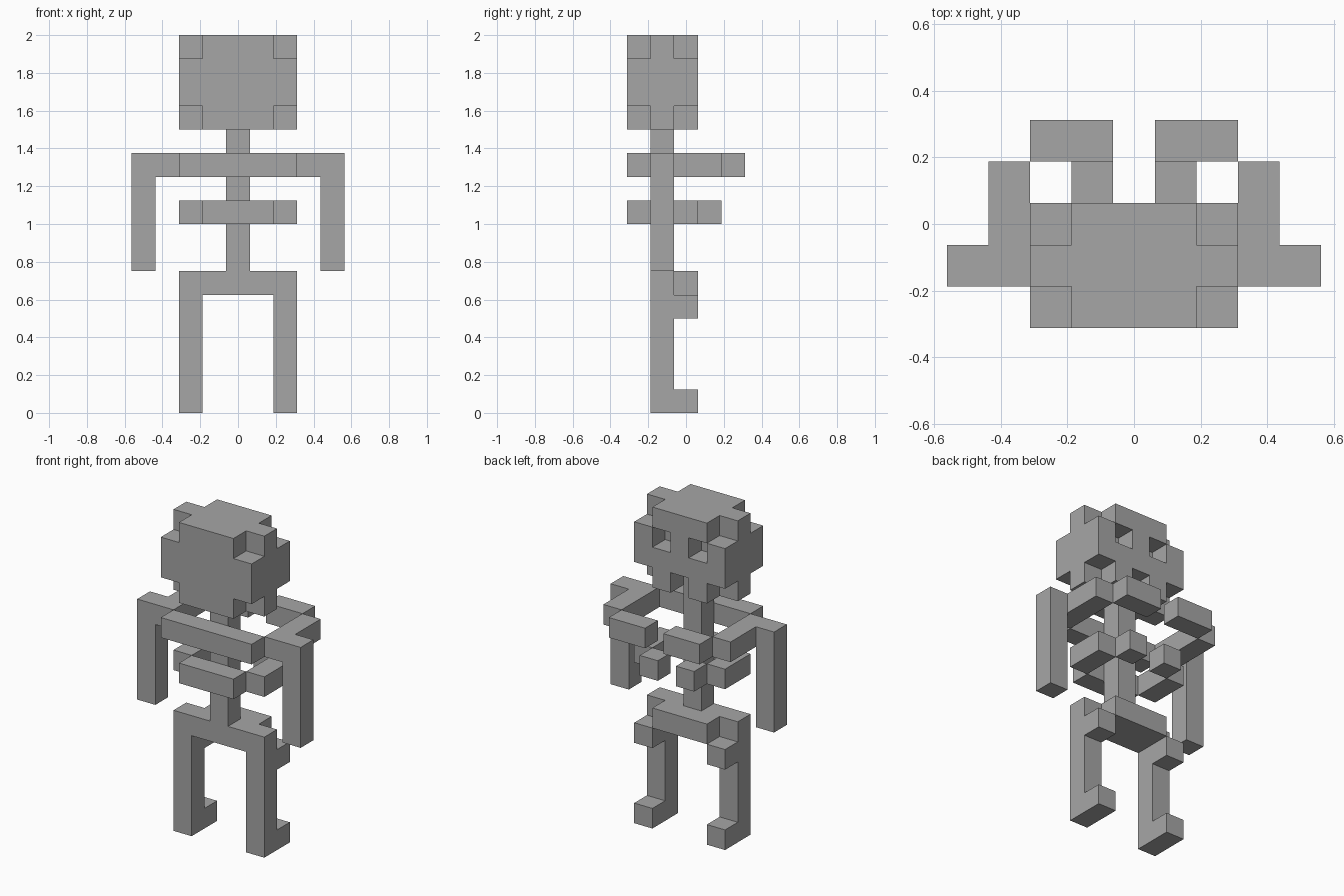
import bpy, bmesh, math
from itertools import product
from mathutils import Vector

cube = bpy.data.objects.get("Cube")
if cube:
    bpy.data.objects.remove(cube, do_unlink=True)

U = 0.125  # edge length of one block

bone = bpy.data.materials.new("bone_grey")
bone.use_nodes = True
GREY = (0.38, 0.38, 0.38, 1.0)
bone.diffuse_color = GREY
bone.node_tree.nodes["Principled BSDF"].inputs["Base Color"].default_value = GREY

DIRECTIONS = [Vector(d) for d in
              ((1, 0, 0), (-1, 0, 0), (0, 1, 0), (0, -1, 0), (0, 0, 1), (0, 0, -1))]


def cells(xs, ys, zs):
    """Set of blocks filling inclusive ranges on the three axes."""
    return set(product(*(range(a, b + 1) for a, b in (xs, ys, zs))))


def mirrored(blocks):
    return {(-x, y, z) for x, y, z in blocks}


def build(name, blocks):
    """Skin a set of blocks with their exposed faces only."""
    bm = bmesh.new()
    for c in blocks:
        for n in DIRECTIONS:
            if tuple(int(a + b) for a, b in zip(c, n)) in blocks:
                continue
            # two axes in the face plane, wound so the face looks outward
            u = Vector((n.y, n.z, n.x))
            v = n.cross(u)
            centre = Vector((c[0], c[1], c[2] + 0.5)) + n * 0.5
            quad = [(centre + u * a + v * b) * U for a, b in
                    ((-.5, -.5), (.5, -.5), (.5, .5), (-.5, .5))]
            bm.faces.new([bm.verts.new(p) for p in quad])
    bmesh.ops.remove_doubles(bm, verts=bm.verts, dist=1e-4)
    bmesh.ops.dissolve_limit(bm, angle_limit=math.radians(1),
                             verts=bm.verts, edges=bm.edges)
    mesh = bpy.data.meshes.new(name)
    bm.to_mesh(mesh)
    bm.free()
    mesh.materials.append(bone)
    bpy.context.collection.objects.link(bpy.data.objects.new(name, mesh))


def build_pair(name, blocks):
    build("left_" + name, blocks)
    build("right_" + name, mirrored(blocks))


# Skull: block with its eight corners cut, two eye sockets and a mouth gap
skull = cells((-2, 2), (-2, 0), (12, 15))
skull -= set(product((-2, 2), (-2, 0), (12, 15)))
skull -= {(-1, 0, 14), (1, 0, 14), (0, 0, 12)}
build("skull", skull)

# Spine and pelvis
build("spine", cells((0, 0), (-1, -1), (6, 11)))
build("pelvis", cells((-1, 1), (-1, 0), (5, 5)))

# Shoulder ring: plate, side bars with hanging arms, and ends
build("shoulder_plate", cells((-2, 2), (-2, -2), (10, 10)))
build_pair("arm", cells((3, 3), (-1, 1), (10, 10)) | cells((4, 4), (-1, -1), (6, 10)))
build_pair("upper_rib_end", cells((1, 2), (2, 2), (10, 10)))

# Lower rib ring
build("lower_rib_plate", cells((-1, 1), (-2, -2), (8, 8)))
build_pair("lower_rib_side", cells((2, 2), (-1, 0), (8, 8)))
build_pair("lower_rib_end", cells((1, 1), (1, 1), (8, 8)))

# Legs with hip knob and foot
build_pair("leg", cells((2, 2), (-1, -1), (0, 5)) | {(2, 0, 4), (2, 0, 0)})
